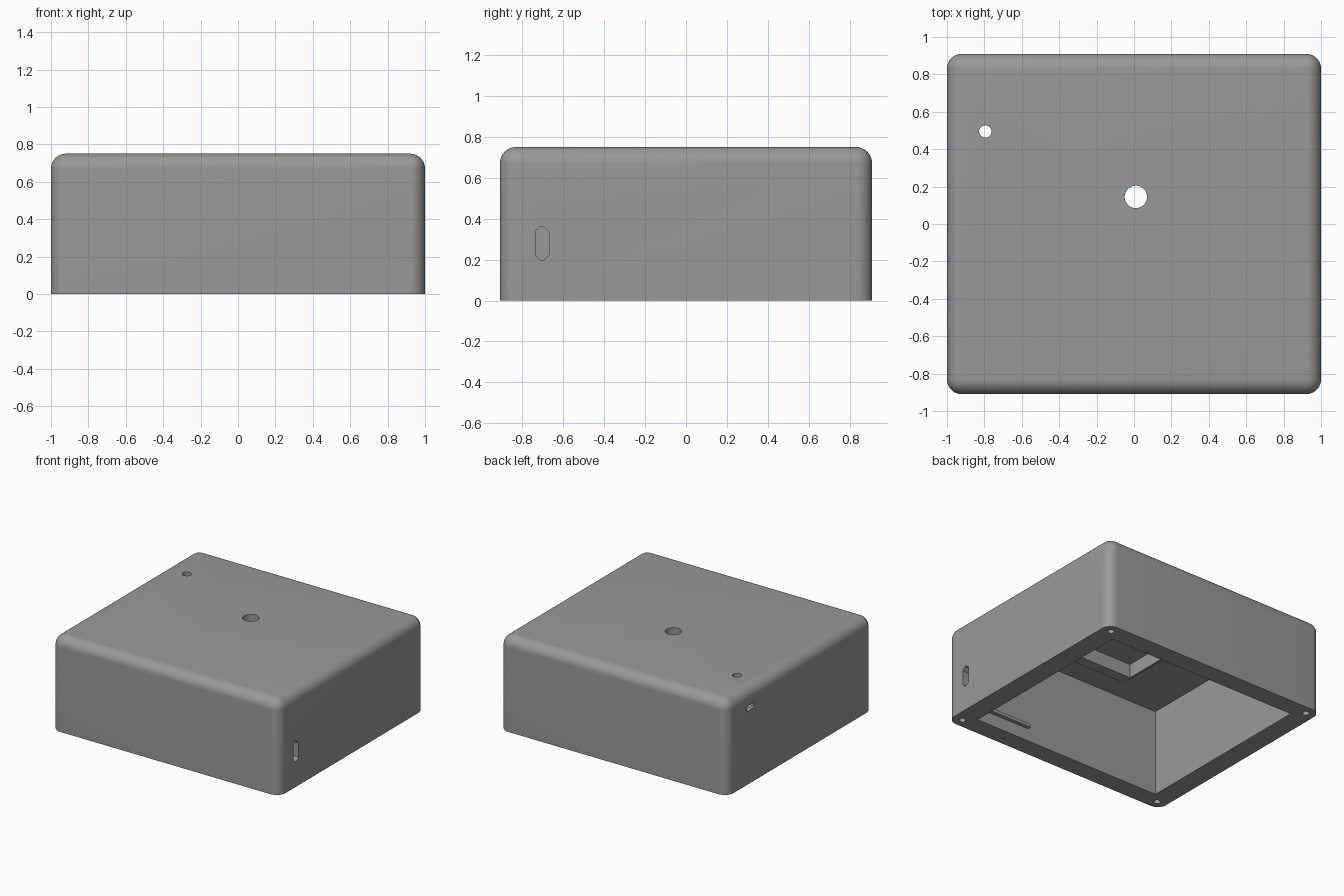
import bpy, bmesh, math
from mathutils import Matrix, Vector

old = bpy.data.objects.get("Cube")
if old:
    bpy.data.objects.remove(old, do_unlink=True)

W, D, H = 2.0, 1.82, 0.75      # outer size
R = 0.08                       # edge rounding
IX, IY, CEIL = 0.84, 0.76, 0.69  # cavity half sizes and ceiling height

grey = bpy.data.materials.new("grey plastic")
grey.use_nodes = True
color = (0.32, 0.32, 0.32, 1)
grey.diffuse_color = color
grey.node_tree.nodes["Principled BSDF"].inputs["Base Color"].default_value = color


def finish(name, bm):
    bmesh.ops.recalc_face_normals(bm, faces=bm.faces[:])
    mesh = bpy.data.meshes.new(name)
    bm.to_mesh(mesh)
    bm.free()
    mesh.materials.append(grey)
    obj = bpy.data.objects.new(name, mesh)
    bpy.context.scene.collection.objects.link(obj)
    return obj


def box(name, lo, hi):
    lo, hi = Vector(lo), Vector(hi)
    bm = bmesh.new()
    bmesh.ops.create_cube(bm, size=1,
        matrix=Matrix.Translation((lo + hi) / 2) @ Matrix.Diagonal((*(hi - lo), 1)))
    return finish(name, bm)


def cylinder(name, x, y, r, z0, z1):
    bm = bmesh.new()
    bmesh.ops.create_cone(bm, cap_ends=True, segments=32, radius1=r, radius2=r,
        depth=z1 - z0, matrix=Matrix.Translation((x, y, (z0 + z1) / 2)))
    return finish(name, bm)


def side_slot(name, x, y, z, wide, tall, corner):
    # chamfered rectangle pushed through a side wall along x
    a, b = wide / 2, tall / 2
    quarter = [(a, b - corner), (a - corner, b)]
    pts = quarter + [(-p, q) for p, q in reversed(quarter)]
    pts += [(-p, -q) for p, q in pts]
    bm = bmesh.new()
    face = bm.faces.new([bm.verts.new((x - 0.15, y + p, z + q)) for p, q in pts])
    out = bmesh.ops.extrude_face_region(bm, geom=[face])
    verts = [v for v in out["geom"] if isinstance(v, bmesh.types.BMVert)]
    bmesh.ops.translate(bm, verts=verts, vec=(0.3, 0, 0))
    return finish(name, bm)


def cut(target, cutters):
    for c in cutters:
        c.hide_render = True
        mod = target.modifiers.new(c.name, 'BOOLEAN')
        mod.operation = 'DIFFERENCE'
        mod.solver = 'EXACT'
        mod.object = c
    bpy.context.view_layer.objects.active = target
    for mod in list(target.modifiers):
        bpy.ops.object.modifier_apply(modifier=mod.name)
    for c in cutters:
        bpy.data.objects.remove(c, do_unlink=True)


# Case body: rounded everywhere except around the flat open bottom
bm = bmesh.new()
bmesh.ops.create_cube(bm, size=1,
    matrix=Matrix.Translation((0, 0, H / 2)) @ Matrix.Diagonal((W, D, H, 1)))
edges = [e for e in bm.edges if max(v.co.z for v in e.verts) > 0.1]
bmesh.ops.bevel(bm, geom=edges, offset=R, offset_type='OFFSET',
                segments=10, profile=0.5, affect='EDGES')
case = finish("case", bm)

# Cavity, lid holes, port slots and corner screw holes
cutters = [
    box("cavity", (-IX, -IY, -0.1), (IX, IY, CEIL)),
    cylinder("centre_hole", 0.01, 0.145, 0.06, 0.6, 0.9),
    cylinder("indicator_hole", -0.795, 0.495, 0.033, 0.6, 0.9),
    side_slot("port_slot", 0.92, -0.703, 0.28, 0.065, 0.165, 0.025),
    side_slot("button_slot", -0.92, 0.62, 0.6, 0.09, 0.045, 0.012),
]
for sx in (-1, 1):
    for sy in (-1, 1):
        cutters.append(cylinder("screw_hole", sx * 0.92, sy * 0.837, 0.025, -0.1, 0.3))
cut(case, cutters)

# Frame hanging under the ceiling around the centre hole
frame = box("inner_frame", (-0.275, -0.44, 0.58), (0.295, 0.73, CEIL + 0.01))
cut(frame, [box("frame_opening", (-0.26, -0.355, 0.5), (0.28, 0.645, 0.8))])

# Thin ledge on the inside of the front wall
box("board_ledge", (0.365, -IY - 0.01, 0.1), (IX + 0.01, -IY + 0.03, 0.125))

# Smooth the rounded edges only
bpy.ops.object.select_all(action='DESELECT')
case.select_set(True)
bpy.context.view_layer.objects.active = case
bpy.ops.object.shade_smooth_by_angle(angle=math.radians(30))
